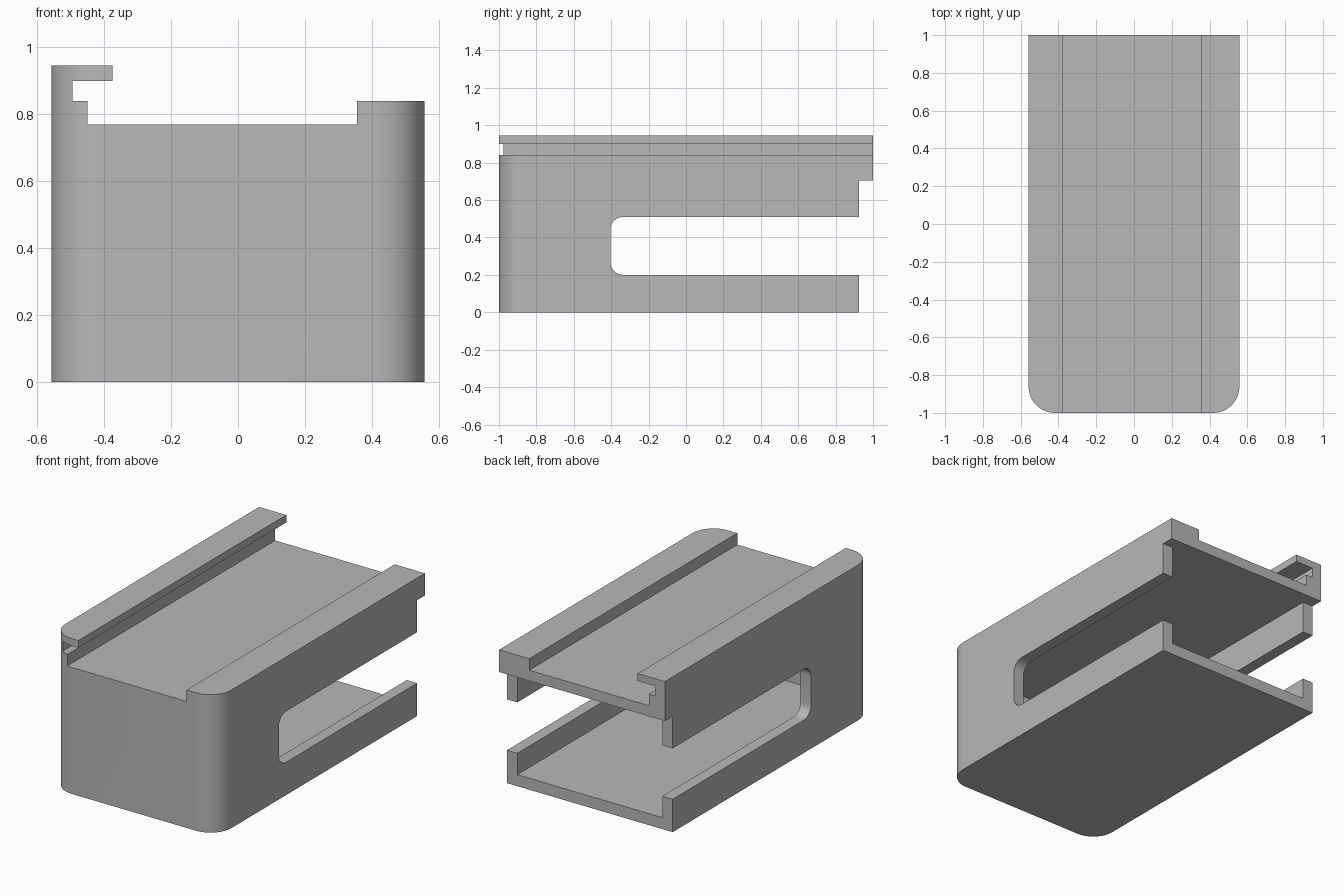
import bpy, bmesh, math
from mathutils import Vector

cube = bpy.data.objects.get("Cube")
if cube:
    bpy.data.objects.remove(cube, do_unlink=True)

grey = bpy.data.materials.new("plain_grey")
grey.use_nodes = True
colour = (0.48, 0.48, 0.48, 1)
grey.diffuse_color = colour
grey.node_tree.nodes["Principled BSDF"].inputs["Base Color"].default_value = colour

HALF_W, WALL, CORNER = 0.558, 0.07, 0.14
BODY_BACK, CEILING, PAST = 0.925, 0.705, 1.3


def prism(name, outline, axis, lo, hi):
    """Extrude a 2D outline along x, y or z."""
    place = {"x": lambda a, b, t: (t, a, b),
             "y": lambda a, b, t: (a, t, b),
             "z": lambda a, b, t: (a, b, t)}[axis]
    bm = bmesh.new()
    face = bm.faces.new([bm.verts.new(place(a, b, lo)) for a, b in outline])
    top = bmesh.ops.extrude_face_region(bm, geom=[face])["geom"]
    moved = [v for v in top if isinstance(v, bmesh.types.BMVert)]
    bmesh.ops.translate(bm, verts=moved, vec=Vector(place(0, 0, hi - lo)))
    bmesh.ops.recalc_face_normals(bm, faces=bm.faces)
    mesh = bpy.data.meshes.new(name)
    bm.to_mesh(mesh)
    bm.free()
    mesh.materials.append(grey)
    obj = bpy.data.objects.new(name, mesh)
    bpy.context.collection.objects.link(obj)
    return obj


def arc(cx, cy, r, start, steps=16):
    """Quarter circle running anticlockwise from the start angle."""
    angles = [math.radians(start + 90 * i / steps) for i in range(steps + 1)]
    return [(cx + r * math.cos(a), cy + r * math.sin(a)) for a in angles]


def plan(half, front, back, r):
    """Rectangle seen from above with its two front corners rounded."""
    return ([(half, back), (-half, back)]
            + arc(-half + r, front + r, r, 180)
            + arc(half - r, front + r, r, 270))


def combine(obj, cutter, operation):
    cutter.hide_render = True
    mod = obj.modifiers.new(operation.title(), "BOOLEAN")
    mod.operation, mod.object, mod.solver = operation, cutter, "EXACT"
    bpy.context.view_layer.objects.active = obj
    bpy.ops.object.modifier_apply(modifier=mod.name)
    bpy.data.objects.remove(cutter, do_unlink=True)


# Cross-section: plain rail on the left, hooked and grooved rail on the right
section = [(-0.7, 0), (0.7, 0), (0.7, 0.84), (0.355, 0.84), (0.355, 0.77),
           (-0.45, 0.77), (-0.45, 0.84), (-0.495, 0.84), (-0.495, 0.9),
           (-0.375, 0.9), (-0.375, 0.945), (-0.7, 0.945)]
housing = prism("slotted_housing", section, "y", -1.2, 1.2)

# Rounded front corners
combine(housing, prism("footprint", plan(HALF_W, -1, 1, CORNER), "z", -0.2, 1.2), "INTERSECT")

# Rear step that leaves the top deck overhanging
step = [(BODY_BACK, -0.2), (PAST, -0.2), (PAST, CEILING), (BODY_BACK, CEILING)]
combine(housing, prism("rear_step", step, "x", -1, 1), "DIFFERENCE")

# Hollow interior, open at the back
hollow = plan(HALF_W - WALL, -1 + WALL, PAST, CORNER - WALL)
combine(housing, prism("hollow", hollow, "z", WALL, CEILING), "DIFFERENCE")

# Side slots, rounded at their front end and open at the back
SLOT_FRONT, LOW, HIGH, R = -0.405, 0.2, 0.51, 0.07
slot = ([(PAST, LOW), (PAST, HIGH)]
        + arc(SLOT_FRONT + R, HIGH - R, R, 90, 8)
        + arc(SLOT_FRONT + R, LOW + R, R, 180, 8))
combine(housing, prism("slot", slot, "x", -1, 1), "DIFFERENCE")

# Smooth rounded corners, crisp edges
bpy.ops.object.select_all(action="DESELECT")
housing.select_set(True)
bpy.context.view_layer.objects.active = housing
bpy.ops.object.shade_smooth_by_angle(angle=math.radians(30))
